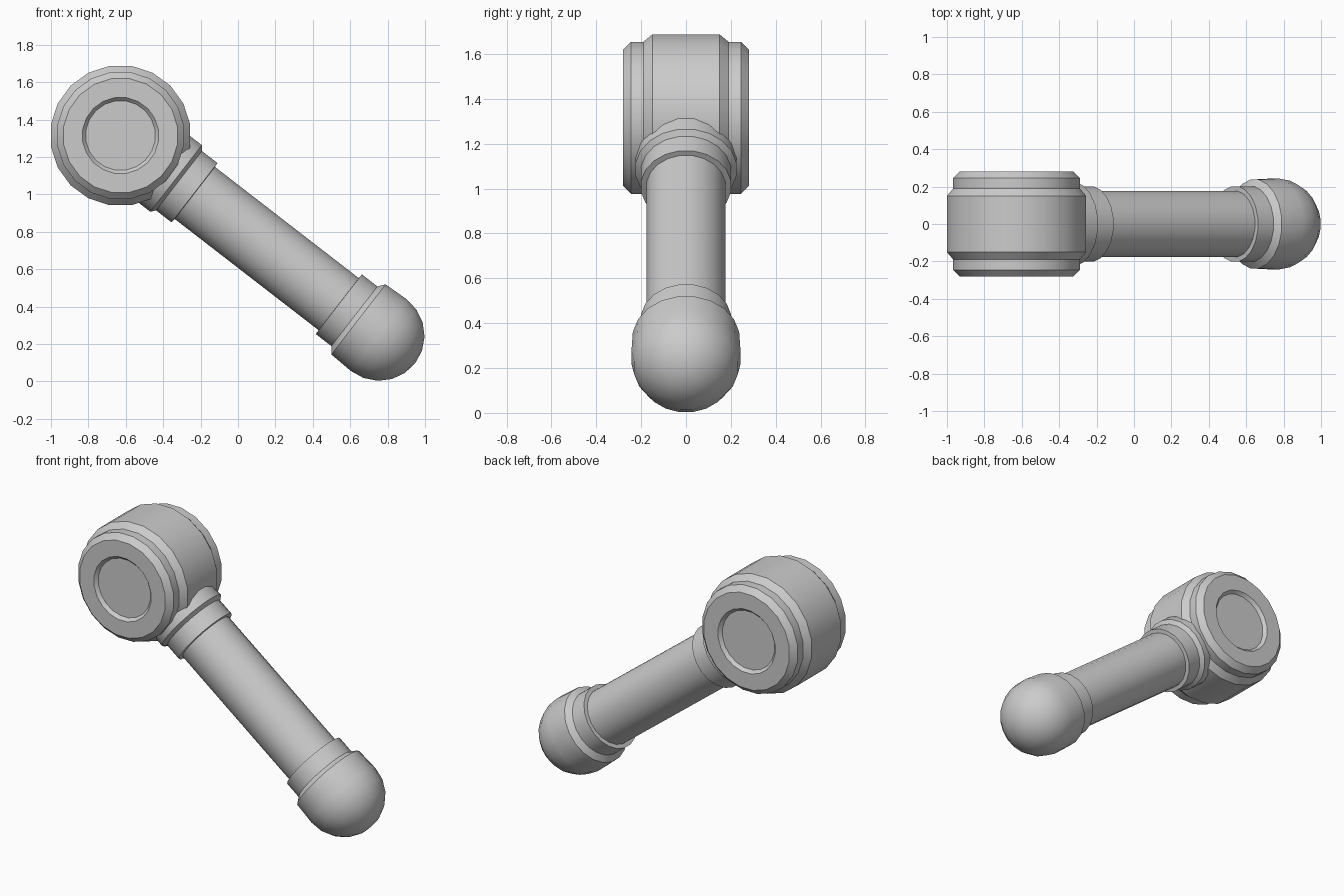
import bpy, bmesh
from math import sin, cos, pi, radians
from mathutils import Matrix, Vector

if "Cube" in bpy.data.objects:
    bpy.data.objects.remove(bpy.data.objects["Cube"])

SIDES = 20
HEAD = Vector((-0.628, 0, 1.315))


def lathe(name, profile, matrix):
    """Revolve (radius, height) points around local z, then place the part."""
    bm = bmesh.new()
    rings = []
    for r, h in profile:
        if r == 0:
            rings.append([bm.verts.new((0, 0, h))] * SIDES)
        else:
            rings.append([bm.verts.new((r * cos((i + .5) * 2 * pi / SIDES),
                                        r * sin((i + .5) * 2 * pi / SIDES), h))
                          for i in range(SIDES)])
    for a, b in zip(rings, rings[1:]):
        for i in range(SIDES):
            j = (i + 1) % SIDES
            bm.faces.new(list(dict.fromkeys((a[i], a[j], b[j], b[i]))))
    bmesh.ops.recalc_face_normals(bm, faces=bm.faces)
    mesh = bpy.data.meshes.new(name)
    bm.to_mesh(mesh)
    bm.free()
    ob = bpy.data.objects.new(name, mesh)
    bpy.context.collection.objects.link(ob)
    ob.matrix_world = matrix
    bpy.ops.object.select_all(action='DESELECT')
    ob.select_set(True)
    bpy.context.view_layer.objects.active = ob
    bpy.ops.object.shade_smooth_by_angle(angle=radians(28))
    return ob


# Round head across y: stepped rim and recessed disc, mirrored front to back
half = [(0.377, 0.15), (0.343, 0.19), (0.343, 0.245), (0.308, 0.28),
        (0.205, 0.28), (0.187, 0.26), (0, 0.26)]
head_profile = [(r, -h) for r, h in reversed(half)] + half
lathe("head", head_profile, Matrix.Translation(HEAD) @ Matrix.Rotation(pi / 2, 4, 'X'))

# All arm parts share the axis running down and to the right from the head
axis = Matrix.Translation(HEAD) @ Matrix.Rotation(radians(90 + 37.7), 4, 'Y')
lathe("arm_tube", [(0, 0.3), (0.178, 0.3), (0.178, 1.55), (0, 1.55)], axis)
lathe("upper_collar", [(0, 0.2), (0.228, 0.2), (0.228, 0.375), (0.203, 0.395),
                       (0.203, 0.5), (0.178, 0.502)], axis)

# Lower collar flaring into the rounded knob
dome = [(0.246 * cos(a * pi / 10), 1.745 + 0.246 * sin(a * pi / 10)) for a in range(5)]
lathe("end_knob", [(0.178, 1.474), (0.204, 1.475), (0.204, 1.58), (0.24, 1.608)]
      + dome + [(0, 1.991)], axis)
